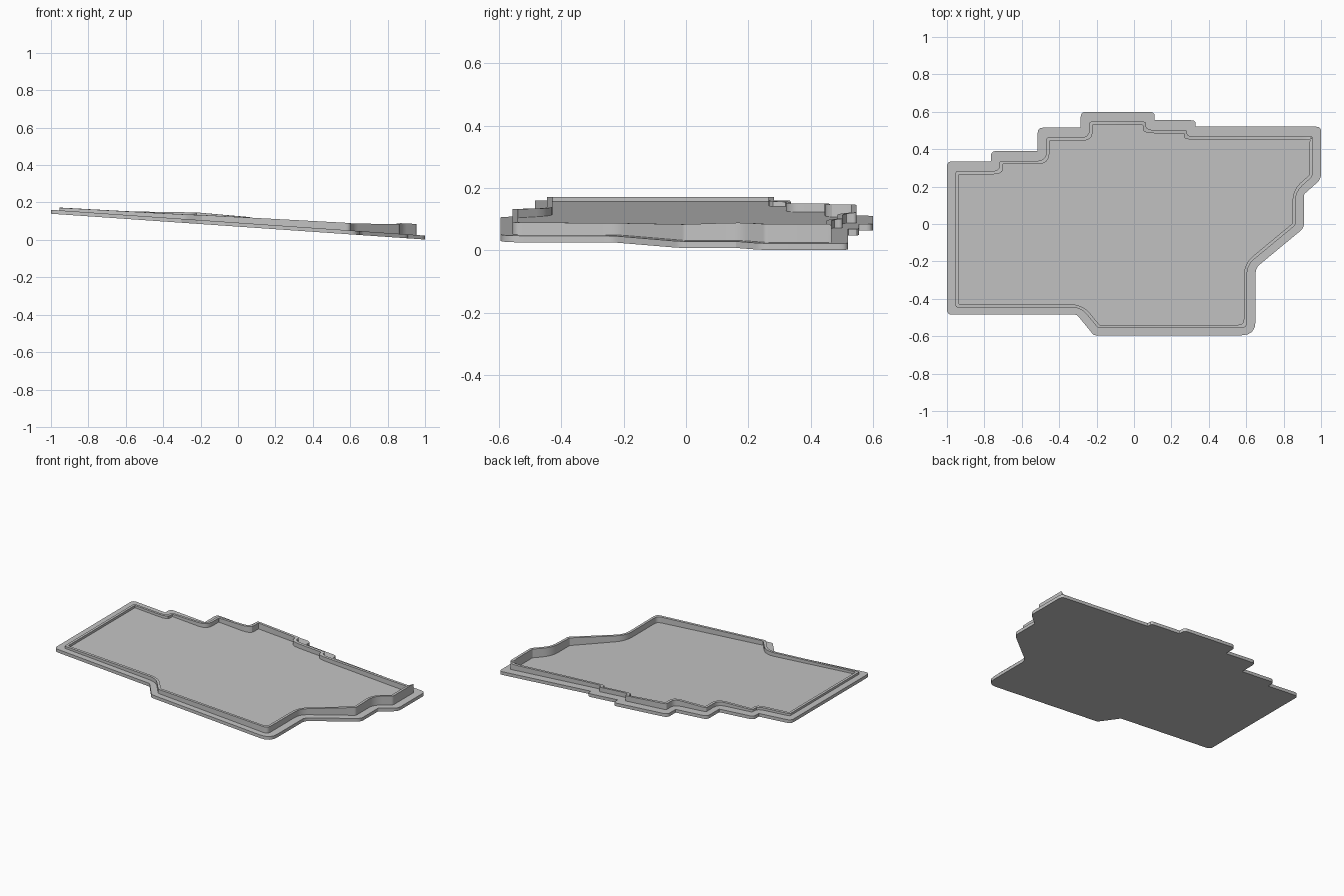
import bpy, bmesh
from mathutils import Vector

if "Cube" in bpy.data.objects:
    bpy.data.objects.remove(bpy.data.objects["Cube"])

mat = bpy.data.materials.new("light grey")
mat.use_nodes = True
grey = (0.55, 0.55, 0.55, 1)
mat.diffuse_color = grey
mat.node_tree.nodes["Principled BSDF"].inputs["Base Color"].default_value = grey

# Tray outline, counter-clockwise: x, y, height of the wall top
outline = [
    (-1, -.485, .172), (-.305, -.485, .136), (-.215, -.595, .133),
    (.65, -.595, .09), (.65, -.235, .088), (.91, -.02, .084),
    (.91, .16, .09), (1, .24, .085), (1, .52, .085), (.95, .52, .062),
    (.33, .52, .098), (.33, .555, .102), (.11, .555, .117), (.11, .6, .122),
    (-.285, .6, .147), (-.285, .515, .147), (-.515, .515, .15),
    (-.515, .39, .15), (-.765, .39, .156), (-.765, .335, .158), (-1, .335, .172)]
STEPS = 5
THICK = 0.021


def under(x):
    """Height of the tilted underside."""
    return 0.071 - 0.069 * x


def inset(points, d):
    """Move every edge inwards by d with mitred corners."""
    res = []
    for i, p in enumerate(points):
        a = (p - points[i - 1]).xy.normalized()
        b = (points[(i + 1) % len(points)] - p).xy.normalized()
        na, nb = Vector((-a.y, a.x)), Vector((-b.y, b.x))
        m = (na + nb) * (d / (1 + na.dot(nb)))
        res.append(Vector((p.x + m.x, p.y + m.y, p.z)))
    return res


def rounded(points, convex, concave, special=None):
    """Round each corner with the same number of points."""
    res = []
    for i, p in enumerate(points):
        a, b = points[i - 1], points[(i + 1) % len(points)]
        u, v = a - p, b - p
        turn = (p - a).xy.cross(v.xy)
        cut = convex if turn > 0 else concave
        if special and i in special:
            cut = special[i]
        s = p + u * min(cut / u.length, 0.48)
        e = p + v * min(cut / v.length, 0.48)
        for k in range(STEPS):
            t = k / (STEPS - 1)
            res.append(s * (1 - t) ** 2 + p * 2 * t * (1 - t) + e * t * t)
    return res


def finish(bm, name):
    bmesh.ops.recalc_face_normals(bm, faces=bm.faces)
    me = bpy.data.meshes.new(name)
    bm.to_mesh(me)
    bm.free()
    me.materials.append(mat)
    ob = bpy.data.objects.new(name, me)
    bpy.context.collection.objects.link(ob)
    bpy.ops.object.select_all(action='DESELECT')
    ob.select_set(True)
    bpy.context.view_layer.objects.active = ob
    bpy.ops.object.shade_smooth_by_angle(angle=0.5)


def bridge(bm, lower, upper):
    for i in range(len(lower)):
        bm.faces.new((lower[i - 1], lower[i], upper[i], upper[i - 1]))


corners = [Vector(p) for p in outline]

# Tilted base plate
bm = bmesh.new()
ring = rounded(corners, 0.028, 0.003, {1: 0.01, 2: 0.01, 3: 0.075, 4: 0.03})
low = [bm.verts.new((p.x, p.y, under(p.x))) for p in ring]
top = [bm.verts.new((p.x, p.y, under(p.x) + THICK)) for p in ring]
bm.faces.new(low)
bm.faces.new(top)
bridge(bm, low, top)
finish(bm, "base_plate")

# Thin upright wall standing inside the plate edge
bm = bmesh.new()
shift = Vector((0, -0.007, 0))
loops = []
for d, convex, concave in ((0.046, 0.012, 0.05), (0.063, 0.004, 0.065)):
    ring = [p + shift for p in rounded(inset(corners, d), convex, concave, {3: 0.03})]
    loops.append([bm.verts.new((p.x, p.y, under(p.x) + THICK * 0.8)) for p in ring])
    loops.append([bm.verts.new(p) for p in ring])
out_low, out_top, in_low, in_top = loops
bridge(bm, out_low, out_top)
bridge(bm, out_top, in_top)
bridge(bm, in_top, in_low)
bridge(bm, in_low, out_low)
finish(bm, "rim_wall")
